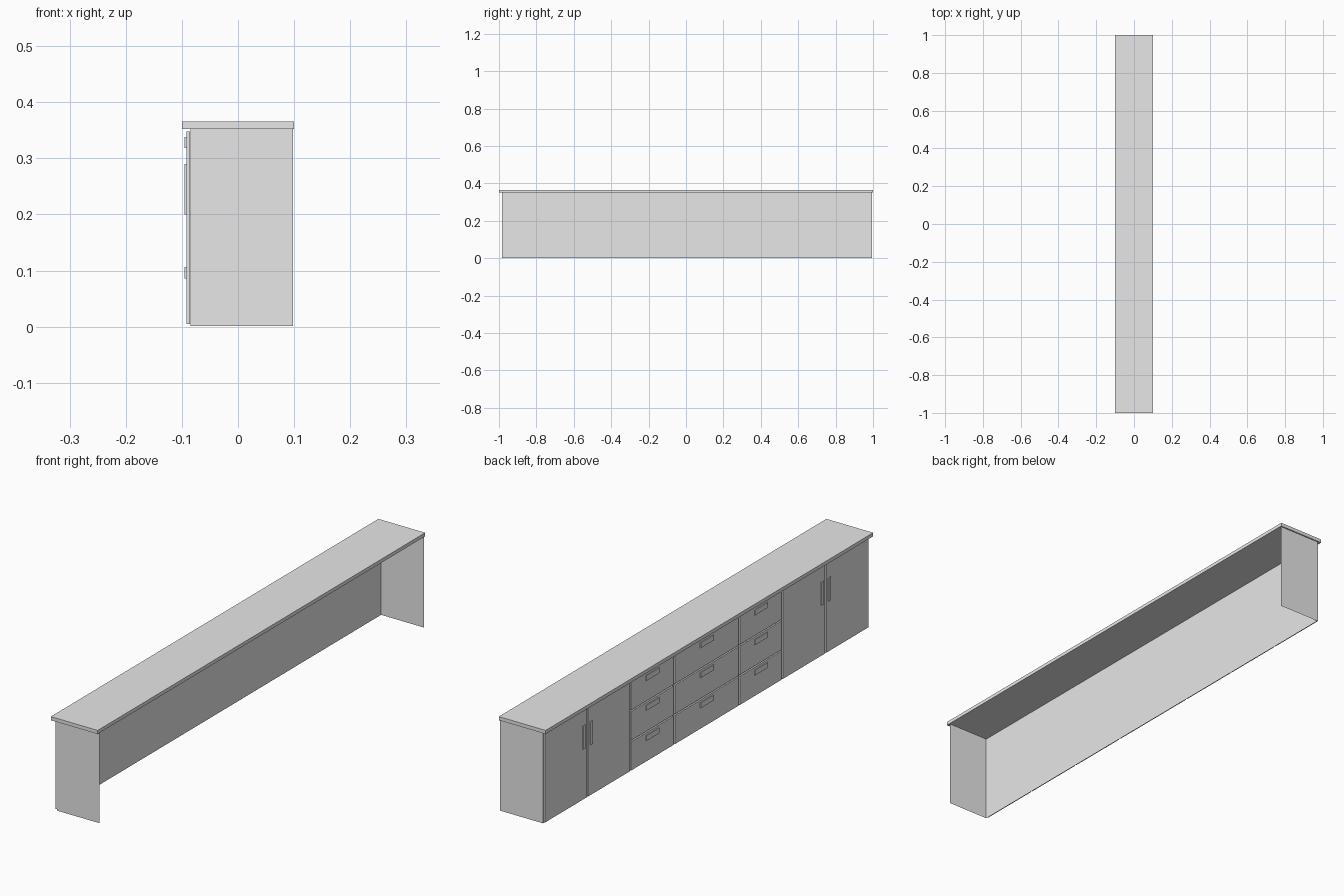
import bpy
import bmesh
from mathutils import Vector

cube = bpy.data.objects.get("Cube")
if cube:
    bpy.data.objects.remove(cube, do_unlink=True)

grey = bpy.data.materials.new("plain grey")
grey.use_nodes = True
grey.diffuse_color = (0.8, 0.8, 0.8, 1)
grey.node_tree.nodes["Principled BSDF"].inputs["Base Color"].default_value = (0.8, 0.8, 0.8, 1)


def finish(name, bm):
    mesh = bpy.data.meshes.new(name)
    bm.to_mesh(mesh)
    bm.free()
    mesh.materials.append(grey)
    obj = bpy.data.objects.new(name, mesh)
    bpy.context.collection.objects.link(obj)


def box(name, x, y, z):
    """Box from (low, high) pairs along each axis."""
    bm = bmesh.new()
    bmesh.ops.create_cube(bm, size=1)
    low, high = Vector((x[0], y[0], z[0])), Vector((x[1], y[1], z[1]))
    bmesh.ops.scale(bm, vec=high - low, verts=bm.verts)
    bmesh.ops.translate(bm, vec=(low + high) / 2, verts=bm.verts)
    finish(name, bm)


TOP = 0.352                # underside of the worktop
FACE = -0.085              # plane of the cabinet face
FRONT = -0.092             # outer plane of doors and drawers
GAP = 0.004                # half the gap between neighbouring fronts

# Worktop
box("worktop", (-0.1, 0.1), (-1, 1), (TOP, 0.366))

# Thin carcass: two ends and a face, open at the back and underneath
bm = bmesh.new()
outline = [(0.098, -0.985), (FACE, -0.985), (FACE, 0.995), (0.098, 0.995)]
columns = [(bm.verts.new((x, y, 0.001)), bm.verts.new((x, y, TOP))) for x, y in outline]
for (a, b), (c, d) in zip(columns, columns[1:]):
    bm.faces.new((a, b, d, c))
finish("carcass", bm)


def front_panel(name, y0, y1, z0, z1):
    box(name, (FRONT, FACE - 0.0003), (y0 + GAP, y1 - GAP), (z0, z1))


def handle(name, y, z, width, height):
    box(name, (-0.095, FRONT), (y - width / 2, y + width / 2), (z - height / 2, z + height / 2))


# Pairs of doors with upright handles beside the middle gap
for side, y0, middle, y1 in (("right", -0.987, -0.722, -0.457), ("left", 0.47, 0.733, 0.996)):
    front_panel(side + "_outer_door", y0, middle, 0.005, 0.348)
    front_panel(side + "_inner_door", middle, y1, 0.005, 0.348)
    for offset in (-0.022, 0.022):
        handle(side + "_door_handle", middle + offset, 0.245, 0.014, 0.09)

# Three banks of three drawers with level handles
banks = [-0.457, -0.194, 0.204, 0.47]
rows = [(0.005, 0.116), (0.121, 0.233), (0.238, 0.348)]
for y0, y1 in zip(banks, banks[1:]):
    for z0, z1 in rows:
        front_panel("drawer_front", y0, y1, z0, z1)
        handle("drawer_handle", (y0 + y1) / 2, z1 - 0.02, 0.08, 0.02)
